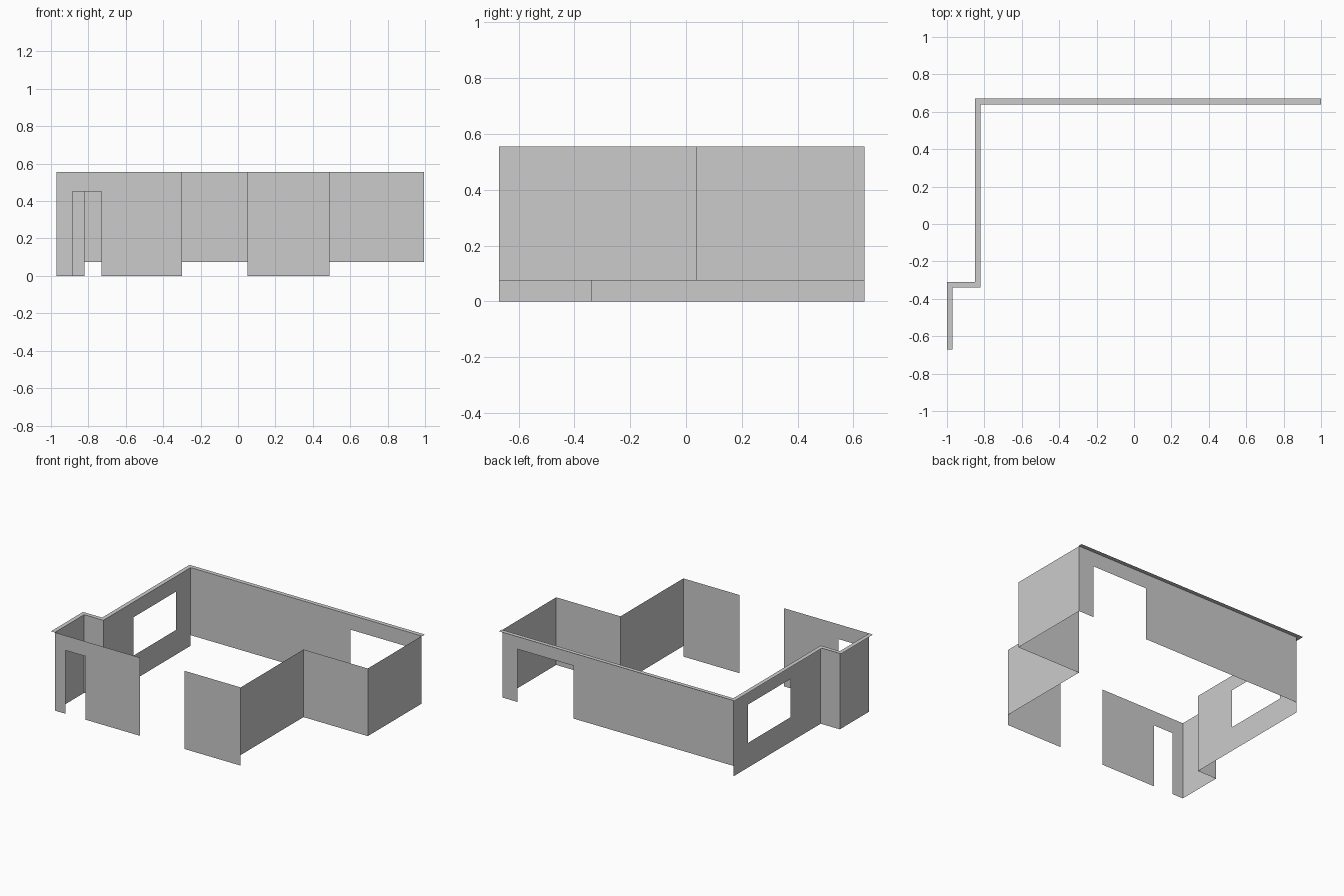
import bpy
from mathutils import Vector

if "Cube" in bpy.data.objects:
    bpy.data.objects.remove(bpy.data.objects["Cube"])

TOP = 0.555      # wall height
RAISED = 0.075   # lower edge of the raised walls


def make_object(name, verts, faces):
    mesh = bpy.data.meshes.new(name)
    mesh.from_pydata(verts, [], faces)
    obj = bpy.data.objects.new(name, mesh)
    bpy.context.collection.objects.link(obj)
    return obj


def wall(name, a, b, base=0.0, opening=None):
    """Thin wall sheet from a to b; opening = (start, end, bottom, top), measured from a."""
    a, b = Vector(a), Vector(b)
    length = (b - a).length
    along = (b - a) / length
    us, zs, hole = [0, length], [base, TOP], None
    if opening:
        u0, u1, z0, z1 = opening
        us, zs = [0, u0, u1, length], sorted({base, z0, z1, TOP})
        hole = (1, zs.index(z0))
    n = len(us)
    verts = [(*(a + along * u), z) for z in zs for u in us]
    faces = [(j * n + i, j * n + i + 1, (j + 1) * n + i + 1, (j + 1) * n + i)
             for j in range(len(zs) - 1) for i in range(n - 1) if (i, j) != hole]
    return make_object(name, verts, faces)


# Front walls, either side of the wide gap
wall("front_wall_with_door", (-0.97, -0.67), (-0.30, -0.67), 0, (0.085, 0.24, 0, 0.45))
wall("front_wall_right", (0.05, -0.67), (0.49, -0.67))

# Stepped right side, raised off the ground
wall("right_wall_front", (0.49, -0.67), (0.49, 0.035), RAISED)
wall("right_step_wall", (0.49, 0.035), (0.995, 0.035), RAISED)
wall("right_wall_back", (0.995, 0.035), (0.995, 0.64), RAISED)

# Back wall with a doorway
wall("back_wall_with_door", (0.995, 0.64), (-0.82, 0.64), RAISED, (0.12, 0.56, RAISED, 0.45))

# Left side with a window and a small step
wall("left_wall_with_window", (-0.82, 0.64), (-0.82, -0.34), 0, (0.165, 0.64, 0.175, 0.447))
wall("left_step_wall", (-0.82, -0.34), (-0.97, -0.34))
wall("left_wall_front", (-0.97, -0.34), (-0.97, -0.67))

# Flat ledge along the top of the left and back walls
inner = [(-0.97, -0.67), (-0.97, -0.34), (-0.82, -0.34), (-0.82, 0.64), (1.0, 0.64)]
outer = [(-1.0, -0.67), (-1.0, -0.31), (-0.85, -0.31), (-0.85, 0.67), (1.0, 0.67)]
n = len(inner)
make_object("top_ledge", [(x, y, TOP) for x, y in inner + outer],
            [(i, i + 1, n + i + 1, n + i) for i in range(n - 1)])
